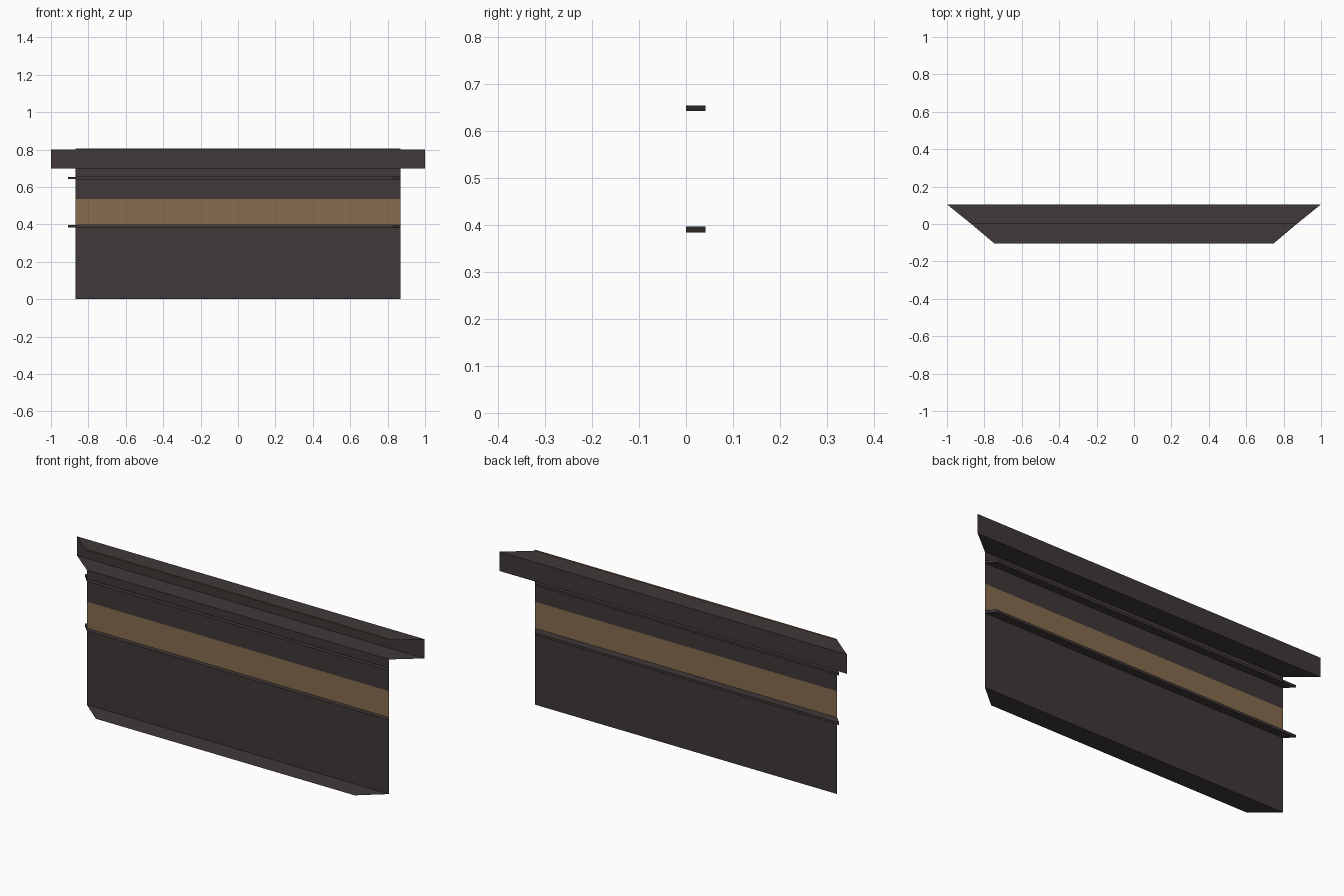
import bpy, bmesh

if "Cube" in bpy.data.objects:
    bpy.data.objects.remove(bpy.data.objects["Cube"])

def material(name, rgb):
    m = bpy.data.materials.new(name)
    m.diffuse_color = (*rgb, 1)
    m.use_nodes = True
    m.node_tree.nodes["Principled BSDF"].inputs["Base Color"].default_value = m.diffuse_color
    return m

DARK = material("dark brown grey", (0.051, 0.040, 0.040))
TAN = material("tan band", (0.242, 0.150, 0.076))

W = 0.87      # half width of the wall sheet
D = 0.105     # depth of cornice and foot

def sheet(name, rows, mat, caps=False):
    """Skin a profile of rows (y, z, left x, right x); caps close both ends."""
    bm = bmesh.new()
    pairs = [(bm.verts.new((l, y, z)), bm.verts.new((r, y, z)))
             for y, z, l, r in rows]
    for (a, b), (c, d) in zip(pairs, pairs[1:]):
        bm.faces.new((a, b, d, c))
    if caps:
        bm.faces.new([p[0] for p in pairs])
        bm.faces.new([p[1] for p in reversed(pairs)])
    me = bpy.data.meshes.new(name)
    bm.to_mesh(me)
    bm.free()
    me.materials.append(mat)
    ob = bpy.data.objects.new(name, me)
    bpy.context.collection.objects.link(ob)
    return ob

def flat(y, z, w=W):
    return (y, z, -w, w)

# Flat wall panels, leaving gaps for the grooves and the cornice
for name, z0, z1, mat in (("lower_panel", 0, 0.384, DARK),
                          ("tan_band", 0.397, 0.535, TAN),
                          ("upper_panel", 0.535, 0.642, DARK),
                          ("frieze_panel", 0.654, 0.70, DARK),
                          ("top_lip", 0.80, 0.806, TAN)):
    sheet(name, [flat(0, z0), flat(0, z1)], mat)

# Mitred foot lying on the ground
sheet("foot", [flat(-D, 0, 0.745), flat(0, 0)], DARK)

# Grooves pushed back through the wall and skewed to the left
for name, z0, z1 in (("lower_groove", 0.384, 0.397), ("upper_groove", 0.642, 0.654)):
    back = (-W - 0.04, W - 0.035)
    sheet(name, [flat(0, z0), (0.041, z0, *back), (0.041, z1, *back), flat(0, z1)],
          DARK, caps=True)

# Flared cornice, open at the front and at both ends
sheet("cornice", [flat(0, 0.70), flat(D, 0.70, 1), flat(D, 0.80, 1), flat(0, 0.80)], DARK)
